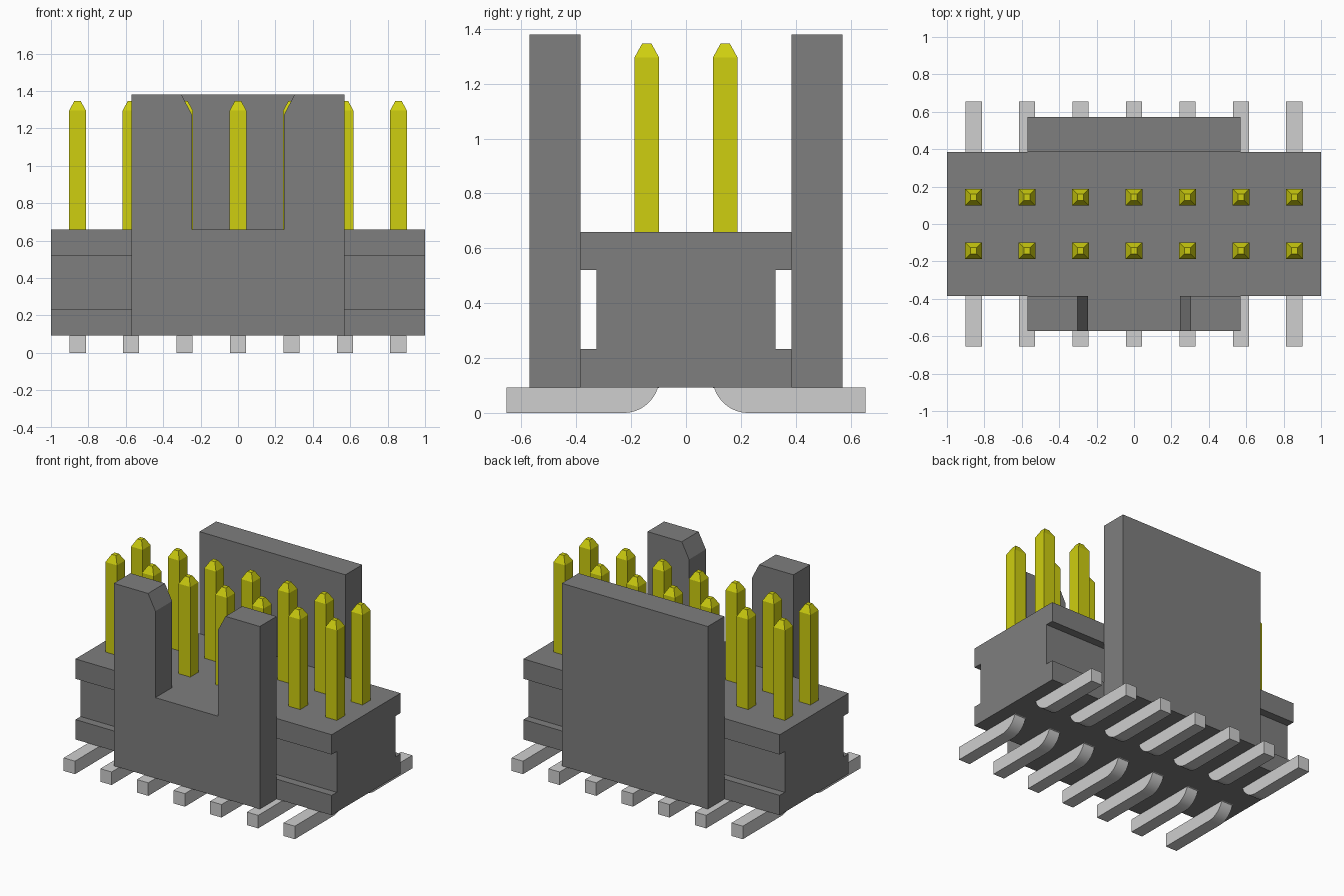
import bpy
import bmesh
from math import sin, cos, radians

cube = bpy.data.objects.get("Cube")
if cube:
    bpy.data.objects.remove(cube, do_unlink=True)


def material(name, rgb):
    m = bpy.data.materials.new(name)
    m.use_nodes = True
    m.diffuse_color = (*rgb, 1)
    m.node_tree.nodes["Principled BSDF"].inputs["Base Color"].default_value = (*rgb, 1)
    return m


GREY = material("dark grey plastic", (0.21, 0.21, 0.21))
GOLD = material("yellow gold", (0.62, 0.62, 0.005))
SILVER = material("light silver", (0.62, 0.62, 0.62))


def finish(name, bm, mat):
    bmesh.ops.recalc_face_normals(bm, faces=bm.faces)
    mesh = bpy.data.meshes.new(name)
    bm.to_mesh(mesh)
    bm.free()
    mesh.materials.append(mat)
    obj = bpy.data.objects.new(name, mesh)
    bpy.context.collection.objects.link(obj)
    return obj


def prism(name, profile, start, end, axis, mat):
    """Extrude a (horizontal, z) profile along x or y from start to end."""
    bm = bmesh.new()
    if axis == "x":
        verts = [bm.verts.new((start, h, z)) for h, z in profile]
        move = (end - start, 0, 0)
    else:
        verts = [bm.verts.new((h, start, z)) for h, z in profile]
        move = (0, end - start, 0)
    face = bm.faces.new(verts)
    ext = bmesh.ops.extrude_face_region(bm, geom=[face], use_keep_orig=True)
    new = [v for v in ext["geom"] if isinstance(v, bmesh.types.BMVert)]
    bmesh.ops.translate(bm, verts=new, vec=move)
    return finish(name, bm, mat)


def mirrored(half):
    return half + [(-h, z) for h, z in reversed(half)]


BASE, DECK, TOP = 0.092, 0.66, 1.38
SIDE, WALL_OUT, WALL_X = 0.384, 0.571, 0.57

# Base block with a long groove in each side
prism("base_block", mirrored([(SIDE, BASE), (SIDE, 0.232), (0.327, 0.232),
                              (0.327, 0.52), (SIDE, 0.52), (SIDE, DECK)]),
      -1, 1, "x", GREY)

# Plain back wall, and front wall with a chamfered key slot
prism("back_wall", mirrored([(WALL_X, BASE), (WALL_X, TOP)]), SIDE, WALL_OUT, "y", GREY)
prism("front_wall", mirrored([(WALL_X, BASE), (WALL_X, TOP), (0.302, TOP),
                              (0.245, 1.27), (0.245, DECK)]),
      -WALL_OUT, -SIDE, "y", GREY)


# Square pin with a tapered tip
def pin(name, x, y, half=0.045, tip=0.017):
    bm = bmesh.new()
    rings = []
    for z, r in ((DECK - 0.05, half), (1.295, half), (1.346, tip)):
        rings.append([bm.verts.new((x + sx * r, y + sy * r, z))
                      for sx, sy in ((-1, -1), (1, -1), (1, 1), (-1, 1))])
    for low, high in zip(rings, rings[1:]):
        for i in range(4):
            j = (i + 1) % 4
            bm.faces.new((low[i], low[j], high[j], high[i]))
    bm.faces.new(rings[0])
    bm.faces.new(rings[-1])
    finish(name, bm, GOLD)


# Flat solder leg with a rounded inner bend
def leg(name, x, side):
    radius = 0.13
    arc = [(0.227 - radius * sin(radians(a)), radius * (1 - cos(radians(a))))
           for a in range(0, 73, 6)]
    profile = [(0.655, BASE), (0.655, 0)] + arc + [(0.097, BASE)]
    obj = prism(name, [(side * y, z) for y, z in profile], x - 0.044, x + 0.044, "x", SILVER)
    bpy.ops.object.select_all(action="DESELECT")
    obj.select_set(True)
    bpy.context.view_layer.objects.active = obj
    bpy.ops.object.shade_smooth_by_angle(angle=radians(30))


# Two rows of seven contacts
for row, side in (("front", -1), ("back", 1)):
    for i in range(7):
        x = (i - 3) * 0.286
        pin(f"{row}_pin_{i + 1}", x, side * 0.143)
        leg(f"{row}_leg_{i + 1}", x, side)
